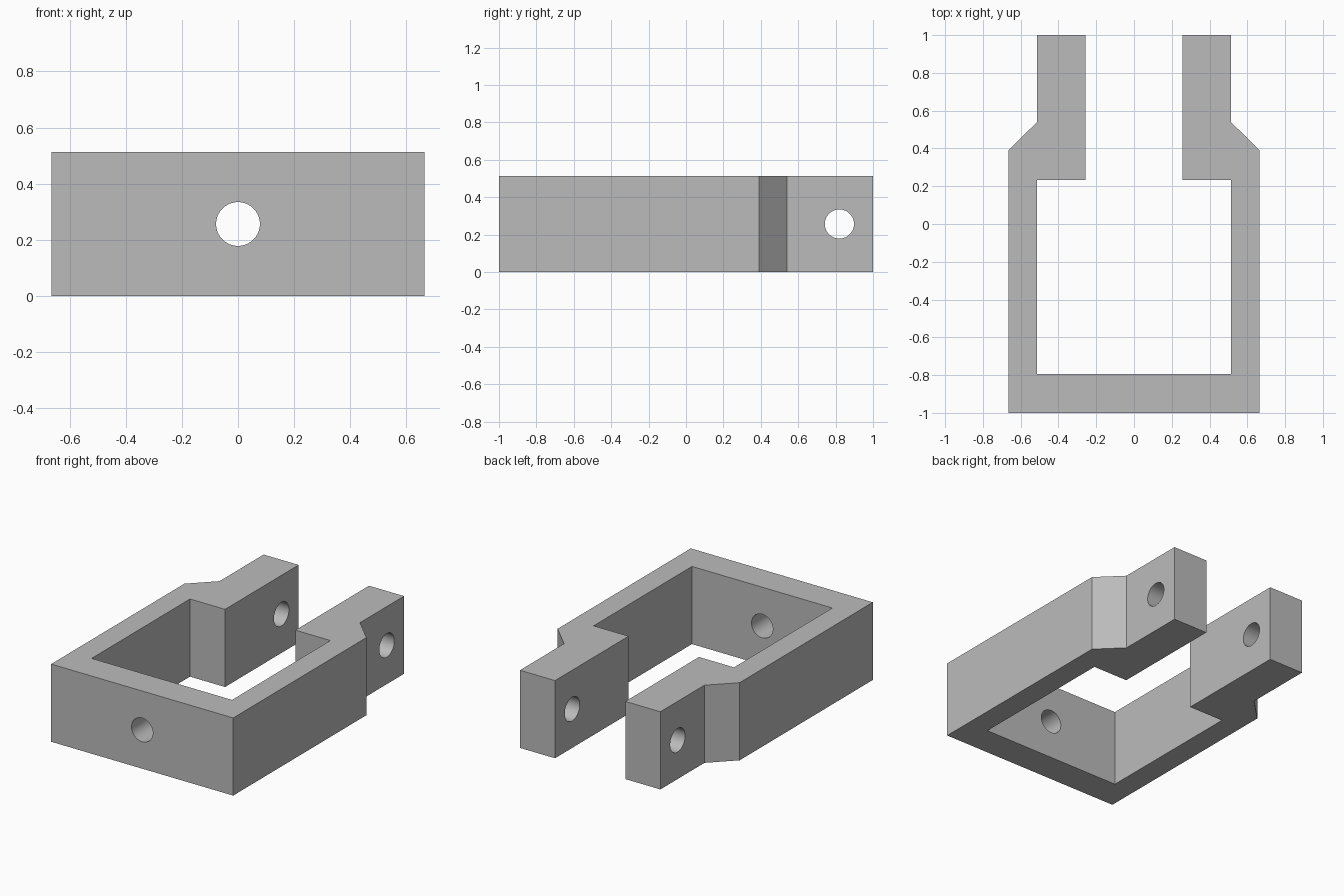
import bpy
import bmesh
from math import radians

cube = bpy.data.objects.get("Cube")
if cube:
    bpy.data.objects.remove(cube, do_unlink=True)

HEIGHT = 0.513
HOLE_RADIUS = 0.078

# Single grey material
grey = bpy.data.materials.new("plain grey")
grey.use_nodes = True
colour = (0.5, 0.5, 0.5, 1)
grey.diffuse_color = colour
grey.node_tree.nodes["Principled BSDF"].inputs["Base Color"].default_value = colour

# Half outline of the clamp, mirrored to the other side
half = [(0.665, -1), (0.665, 0.39), (0.513, 0.54), (0.513, 1),
        (0.257, 1), (0.257, 0.232), (0.513, 0.232), (0.513, -0.795)]
outline = half + [(-x, y) for x, y in reversed(half)]

# Clamp frame: outline extruded upward
bm = bmesh.new()
face = bm.faces.new([bm.verts.new((x, y, 0)) for x, y in outline])
top = bmesh.ops.extrude_face_region(bm, geom=[face])["geom"]
bmesh.ops.translate(bm, vec=(0, 0, HEIGHT),
                    verts=[v for v in top if isinstance(v, bmesh.types.BMVert)])
bmesh.ops.recalc_face_normals(bm, faces=bm.faces)
mesh = bpy.data.meshes.new("clamp_frame")
bm.to_mesh(mesh)
bm.free()
mesh.materials.append(grey)
frame = bpy.data.objects.new("clamp_frame", mesh)
bpy.context.collection.objects.link(frame)


def drill(name, location, rotation, depth):
    """Cut a round hole through the frame."""
    bpy.ops.mesh.primitive_cylinder_add(vertices=64, radius=HOLE_RADIUS, depth=depth,
                                        location=location, rotation=rotation)
    cutter = bpy.context.object
    cutter.name = name
    cutter.hide_render = True
    cutter.data.materials.append(grey)
    cut = frame.modifiers.new(name, "BOOLEAN")
    cut.operation = "DIFFERENCE"
    cut.solver = "EXACT"
    cut.object = cutter
    bpy.context.view_layer.objects.active = frame
    bpy.ops.object.modifier_apply(modifier=cut.name)
    bpy.data.objects.remove(cutter, do_unlink=True)


# Bolt hole in the front wall and pin hole through both arms
drill("bolt_hole", (0, -0.9, HEIGHT / 2), (radians(90), 0, 0), 0.6)
drill("pin_hole", (0, 0.82, HEIGHT / 2), (0, radians(90), 0), 1.6)

# Smooth hole walls, crisp edges elsewhere
bpy.ops.object.select_all(action="DESELECT")
frame.select_set(True)
bpy.context.view_layer.objects.active = frame
bpy.ops.object.shade_smooth_by_angle(angle=radians(30))
